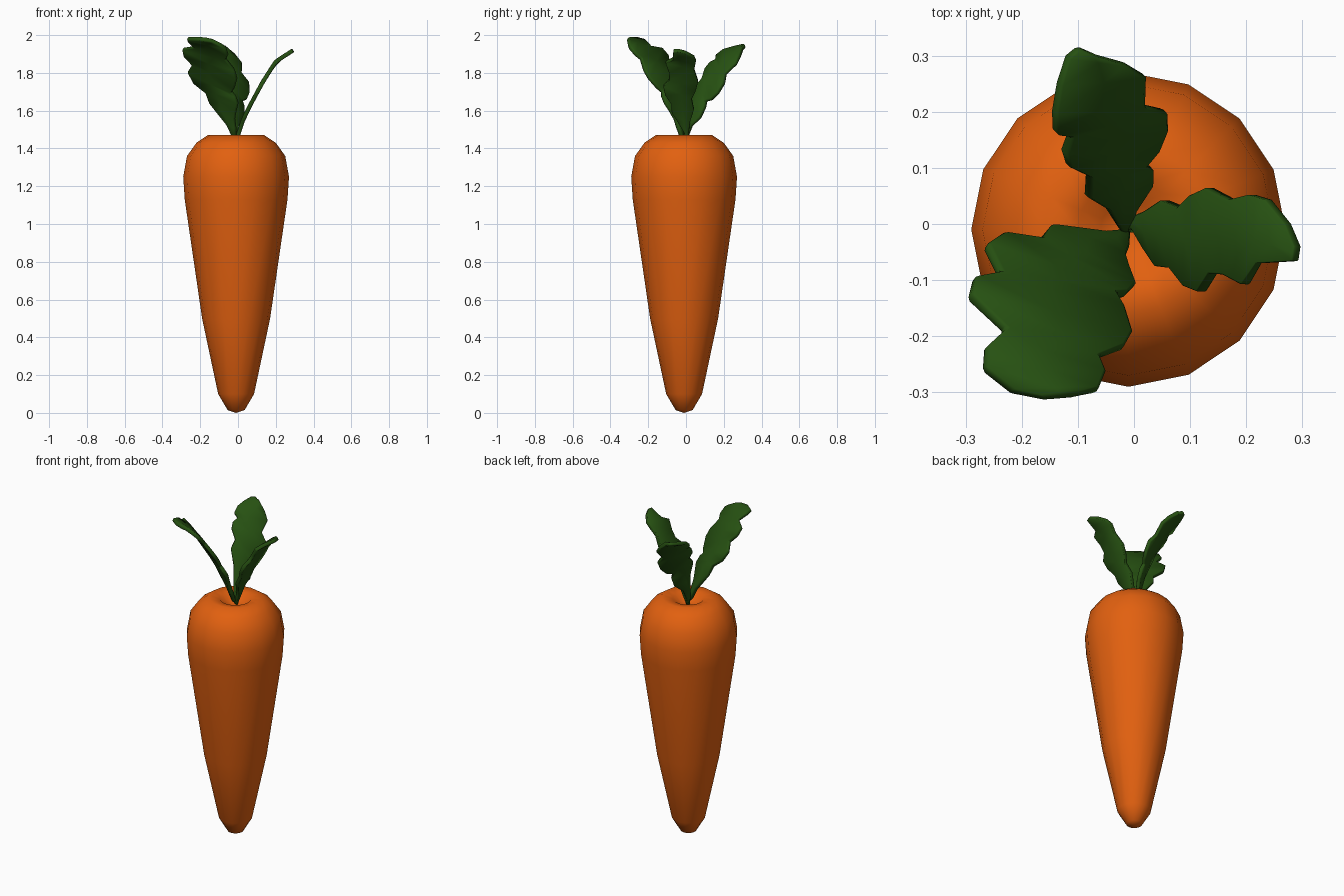
import bpy, bmesh, math


def material(name, rgb):
    m = bpy.data.materials.new(name)
    m.diffuse_color = (*rgb, 1)
    return m


def make_object(name, bm, mat, angle):
    bmesh.ops.recalc_face_normals(bm, faces=bm.faces)
    mesh = bpy.data.meshes.new(name)
    bm.to_mesh(mesh)
    bm.free()
    mesh.materials.append(mat)
    ob = bpy.data.objects.new(name, mesh)
    bpy.context.collection.objects.link(ob)
    bpy.ops.object.select_all(action='DESELECT')
    ob.select_set(True)
    bpy.context.view_layer.objects.active = ob
    bpy.ops.object.shade_smooth_by_angle(angle=math.radians(angle))
    return ob


def curve(pts, u):
    # piecewise linear height lookup
    for (u0, z0), (u1, z1) in zip(pts, pts[1:]):
        if u <= u1:
            return z0 + (z1 - z0) * (u - u0) / (u1 - u0)
    return pts[-1][1]


orange = material("carrot orange", (0.76, 0.118, 0.005))
green = material("leaf green", (0.02, 0.083, 0.006))

# Root: 16-sided lathe with a dimple in the crown
CX, CY, SIDES = -0.01, -0.01, 16
profile = [(0.045, 0.015), (0.095, 0.10), (0.18, 0.50), (0.272, 1.13), (0.28, 1.25),
           (0.26, 1.36), (0.21, 1.43), (0.15, 1.47), (0.09, 1.46), (0.05, 1.425)]
bm = bmesh.new()
rings = []
for r, z in profile:
    rings.append([bm.verts.new((CX + r * math.cos(2 * math.pi * i / SIDES),
                                CY + r * math.sin(2 * math.pi * i / SIDES), z))
                  for i in range(SIDES)])
tip, dimple = bm.verts.new((CX, CY, 0)), bm.verts.new((CX, CY, 1.41))
for i in range(SIDES):
    j = (i + 1) % SIDES
    for a, b in zip(rings, rings[1:]):
        bm.faces.new((a[i], a[j], b[j], b[i]))
    bm.faces.new((tip, rings[0][j], rings[0][i]))
    bm.faces.new((dimple, rings[-1][i], rings[-1][j]))
make_object("carrot_root", bm, orange, 60)


# Leaves: paired edge points seen from above, lifted by a height curve
def leaf(name, left, right, direction, heights):
    bm = bmesh.new()
    rows = []
    for (ax, ay), (bx, by) in zip(left, right):
        row = []
        for x, y in ((ax, ay), ((ax + bx) / 2, (ay + by) / 2), (bx, by)):
            u = x * direction[0] + y * direction[1]
            row.append(bm.verts.new((x, y, curve(heights, u))))
        rows.append(row)
    for a, b in zip(rows, rows[1:]):
        for k in (0, 1):
            bm.faces.new((a[k], a[k + 1], b[k + 1], b[k]))
    ob = make_object(name, bm, green, 50)
    sol = ob.modifiers.new("thickness", 'SOLIDIFY')
    sol.thickness, sol.offset = 0.022, 0
    bev = ob.modifiers.new("soft rim", 'BEVEL')
    bev.width, bev.segments = 0.005, 1
    bev.limit_method, bev.angle_limit = 'ANGLE', math.radians(50)


leaf("leaf_right",
     [(-0.015, 0.0), (0.0, 0.012), (0.025, 0.022), (0.055, 0.042), (0.085, 0.03), (0.105, 0.05),
      (0.135, 0.064), (0.175, 0.043), (0.21, 0.052), (0.24, 0.043), (0.275, 0.0), (0.292, -0.04)],
     [(-0.01, -0.015), (0.005, -0.01), (0.025, -0.045), (0.045, -0.075), (0.07, -0.078), (0.095, -0.11),
      (0.12, -0.12), (0.14, -0.088), (0.165, -0.09), (0.198, -0.108), (0.222, -0.07), (0.288, -0.066)],
     (1, 0),
     [(-0.02, 1.40), (0.0, 1.47), (0.03, 1.56), (0.06, 1.62), (0.13, 1.75), (0.2, 1.86), (0.3, 1.925)])

leaf("leaf_back",
     [(-0.025, -0.01), (-0.05, 0.03), (-0.084, 0.05), (-0.082, 0.088), (-0.118, 0.105), (-0.126, 0.13),
      (-0.115, 0.16), (-0.142, 0.163), (-0.143, 0.20), (-0.135, 0.25), (-0.12, 0.298), (-0.10, 0.315)],
     [(-0.01, -0.01), (0.0, 0.03), (0.03, 0.075), (0.031, 0.10), (0.018, 0.107), (0.042, 0.135),
      (0.057, 0.17), (0.056, 0.20), (0.016, 0.21), (0.018, 0.265), (-0.015, 0.285), (-0.065, 0.30)],
     (-1, 1),
     [(0.0, 1.42), (0.03, 1.52), (0.06, 1.6), (0.14, 1.74), (0.25, 1.85), (0.34, 1.92), (0.42, 1.945)])

leaf("leaf_front",
     [(-0.025, -0.015), (-0.06, -0.018), (-0.15, -0.006), (-0.17, -0.03), (-0.235, -0.02), (-0.265, -0.04),
      (-0.24, -0.09), (-0.285, -0.098), (-0.293, -0.13), (-0.23, -0.19), (-0.265, -0.222), (-0.268, -0.26),
      (-0.22, -0.298), (-0.16, -0.311)],
     [(-0.01, -0.02), (-0.012, -0.045), (-0.018, -0.06), (-0.01, -0.085), (0.0, -0.11), (-0.015, -0.125),
      (-0.035, -0.125), (-0.02, -0.15), (-0.006, -0.195), (-0.02, -0.22), (-0.065, -0.237), (-0.053, -0.265),
      (-0.065, -0.295), (-0.11, -0.306)],
     (-1.09, -1.55),
     [(0.03, 1.42), (0.1, 1.54), (0.17, 1.64), (0.33, 1.79), (0.5, 1.92), (0.62, 1.97), (0.75, 1.99)])
